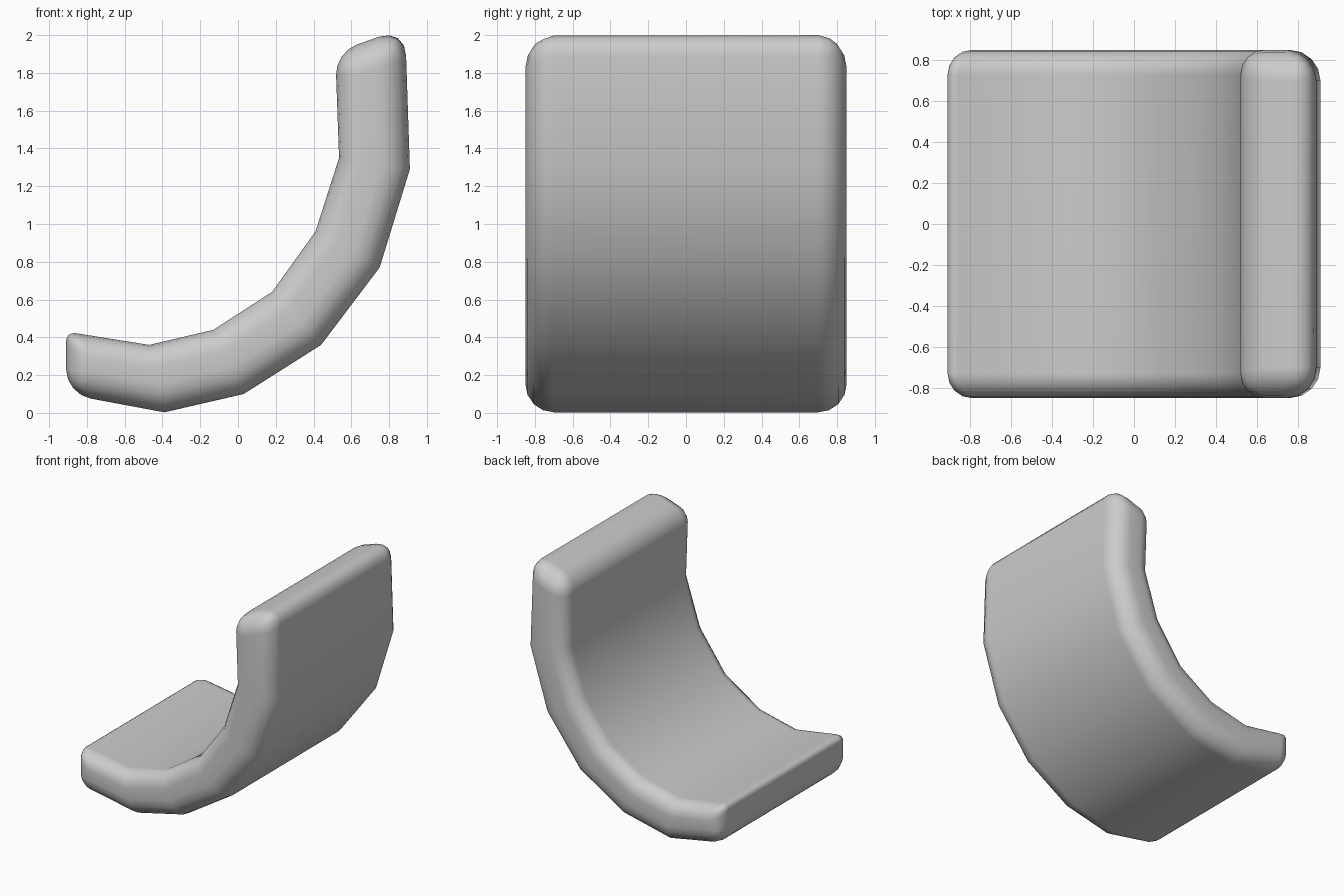
import bpy, bmesh

if "Cube" in bpy.data.objects:
    bpy.data.objects.remove(bpy.data.objects["Cube"])

# Paired outer / inner profile points (x, z), front lip to top of back
outer = [(-.91, .10), (-.39, .003), (.03, .10), (.44, .36), (.75, .77), (.91, 1.29), (.885, 2.04)]
inner = [(-.91, .43), (-.47, .36), (-.13, .44), (.18, .64), (.41, .96), (.535, 1.35), (.515, 1.91)]
HALF = 0.85
WIDTH = 0.15

bm = bmesh.new()
layer = bm.edges.layers.float.new("bevel_weight_edge")


def row(points, y):
    return [bm.verts.new((x, y, z)) for x, z in points]


of, ob = row(outer, -HALF), row(outer, HALF)
nf, nb = row(inner, -HALF), row(inner, HALF)
n = len(outer)

# Curved shell skin: outside, inside and both sides
for i in range(n - 1):
    for a, b in ((of, ob), (ob, nb), (nb, nf), (nf, of)):
        bm.faces.new((a[i], a[i + 1], b[i + 1], b[i]))
# End caps
for i in (0, n - 1):
    bm.faces.new((of[i], ob[i], nb[i], nf[i]))
bmesh.ops.recalc_face_normals(bm, faces=bm.faces)


def weight(a, b, radius):
    bm.edges.get((a, b))[layer] = radius / WIDTH


# Rounded rims along the curve
for i in range(n - 1):
    for r, radius in ((of, .15), (ob, .15), (nf, .12), (nb, .12)):
        weight(r[i], r[i + 1], radius)
# Rounded front lip and top edge
for i, ro, ri, rs in ((0, .13, .05, .12), (n - 1, .15, .12, .15)):
    weight(of[i], ob[i], ro)
    weight(nf[i], nb[i], ri)
    weight(of[i], nf[i], rs)
    weight(ob[i], nb[i], rs)

mesh = bpy.data.meshes.new("curved_seat_shell")
bm.to_mesh(mesh)
bm.free()
shell = bpy.data.objects.new("curved_seat_shell", mesh)
bpy.context.collection.objects.link(shell)
for p in mesh.polygons:
    p.use_smooth = True

bev = shell.modifiers.new("Soft edges", 'BEVEL')
bev.limit_method = 'WEIGHT'
bev.width = WIDTH
bev.segments = 4
wn = shell.modifiers.new("Shading", 'WEIGHTED_NORMAL')
wn.keep_sharp = True
